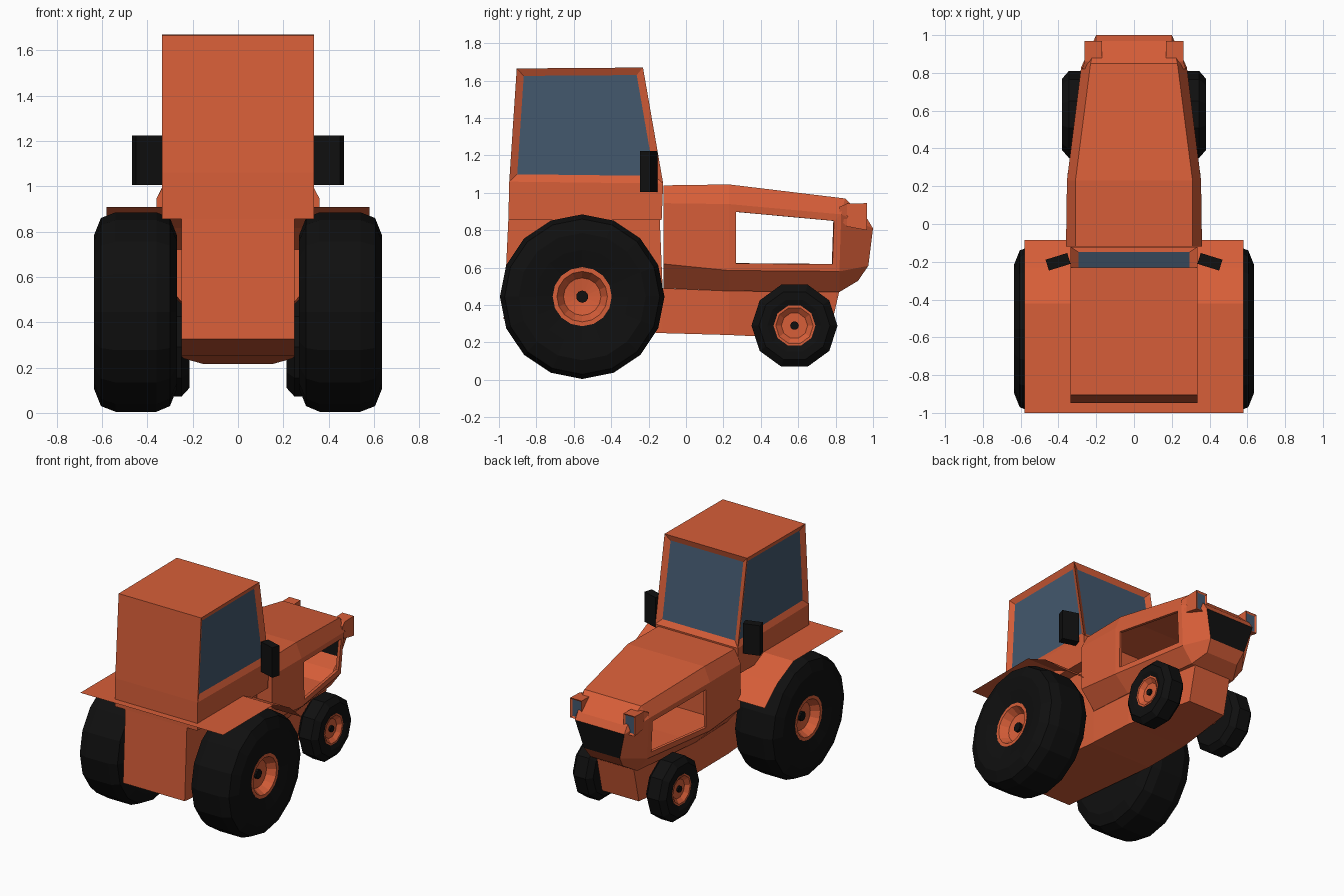
import bpy, bmesh, math
from mathutils import Matrix

if "Cube" in bpy.data.objects:
    bpy.data.objects.remove(bpy.data.objects["Cube"])


def material(name, rgb):
    m = bpy.data.materials.new(name)
    m.diffuse_color = (*rgb, 1)
    m.use_nodes = True
    m.node_tree.nodes["Principled BSDF"].inputs["Base Color"].default_value = m.diffuse_color
    return m


ORANGE = material("orange paint", (0.68, 0.112, 0.04))
BLACK = material("black rubber", (0.005, 0.005, 0.005))
GLASS = material("blue glass", (0.056, 0.098, 0.155))


def finish(name, bm, *mats):
    me = bpy.data.meshes.new(name)
    bm.to_mesh(me)
    bm.free()
    for m in mats:
        me.materials.append(m)
    ob = bpy.data.objects.new(name, me)
    bpy.context.collection.objects.link(ob)
    return ob


def mirrored(half):
    return half + [(-x, y, z) for x, y, z in reversed(half)]


def loft(rings, cap_start=True, cap_end=True):
    """Skin closed rings; returns bmesh, face grid [segment][edge], vertex rows."""
    bm = bmesh.new()
    rows = [[bm.verts.new(p) for p in r] for r in rings]
    n = len(rows[0])
    grid = [[bm.faces.new((a[j], a[(j + 1) % n], b[(j + 1) % n], b[j]))
             for j in range(n)] for a, b in zip(rows, rows[1:])]
    if cap_start:
        bm.faces.new(rows[0])
    if cap_end:
        bm.faces.new(rows[-1])
    bmesh.ops.recalc_face_normals(bm, faces=bm.faces)
    return bm, grid, rows


def inset(bm, faces, thickness, depth):
    bmesh.ops.inset_individual(bm, faces=faces, thickness=thickness,
                               depth=depth, use_even_offset=True)


# Cab: lofted upwards, with recessed glass on both sides and the windscreen
W = 0.335
cab_rings = [mirrored([(W, yb, zb), (W, yf, zf)]) for yb, zb, yf, zf in (
    (-0.95, 0.855, -0.13, 0.855),
    (-0.945, 1.06, -0.122, 1.05),
    (-0.905, 1.665, -0.23, 1.67))]
bm, grid, _ = loft(cab_rings)
panes = grid[1][:3]
inset(bm, panes, 0.04, -0.02)
for f in panes:
    f.material_index = 1
finish("cab", bm, ORANGE, GLASS)

# Hood: hollow shell with an open bay on each side and a black grille
hood_rings = [mirrored(h) for h in (
    [(0.31, -0.12, 1.04), (0.36, -0.12, 0.945), (0.36, -0.12, 0.62), (0.25, -0.12, 0.49)],
    [(0.31, 0.23, 1.045), (0.355, 0.23, 0.94), (0.355, 0.23, 0.585), (0.245, 0.23, 0.475)],
    [(0.23, 0.85, 0.97), (0.28, 0.83, 0.885), (0.26, 0.82, 0.58), (0.18, 0.82, 0.47)],
    [(0.20, 0.97, 0.86), (0.20, 1.0, 0.81), (0.145, 0.975, 0.61), (0.13, 0.92, 0.53)])]
bm, grid, rows = loft(hood_rings, cap_end=False)
front = rows[-1]
for i in range(3):
    f = bm.faces.new((front[i], front[i + 1], front[6 - i], front[7 - i]))
    f.material_index = 1 if i == 1 else 0
bmesh.ops.recalc_face_normals(bm, faces=bm.faces)
bays = [grid[1][1], grid[1][5]]
inset(bm, bays, 0.038, 0)
inset(bm, bays, 0.001, -0.02)
bmesh.ops.delete(bm, geom=bays, context='FACES')
finish("hood", bm, ORANGE, BLACK)

# Chassis: (half width, bottom y, bottom z, top y, top z)
chassis_rings = [mirrored([(w, yt, zt), (w, yb, zb)]) for w, yb, zb, yt, zt in (
    (0.25, -0.975, 0.325, -0.95, 0.855),
    (0.25, -0.14, 0.25, -0.14, 0.855),
    (0.25, -0.125, 0.25, -0.125, 0.49),
    (0.24, 0.23, 0.24, 0.23, 0.475),
    (0.15, 0.76, 0.215, 0.82, 0.475))]
bm, _, _ = loft(chassis_rings)
finish("chassis", bm, ORANGE)

# Fenders: one thin sheet, flat behind and bending down in front
bm = bmesh.new()
pairs = [[bm.verts.new((s * 0.58, y, z)) for s in (-1, 1)] for y, z in (
    (-1.0, 0.908), (-0.42, 0.908), (-0.23, 0.815), (-0.085, 0.69))]
for a, b in zip(pairs, pairs[1:]):
    bm.faces.new((a[0], a[1], b[1], b[0]))
finish("fenders", bm, ORANGE)


def lathe(name, side, profile, y, z, sides, mat, phase=0.0):
    """Spin (x, radius) points around the wheel axle."""
    rings = []
    for x, r in profile:
        angles = [phase + math.tau * k / sides for k in range(sides)]
        rings.append([(side * x, y + r * math.sin(a), z + r * math.cos(a)) for a in angles])
    bm, _, _ = loft(rings)
    finish(name, bm, mat)


# Wheels: tyre, dished rim and hub cap
REAR_TYRE = [(0.53, 0.15), (0.605, 0.155), (0.625, 0.25), (0.635, 0.34), (0.605, 0.415),
             (0.54, 0.44), (0.36, 0.44), (0.30, 0.415), (0.27, 0.34), (0.27, 0.15)]
REAR_RIM = [(0.40, 0.153), (0.607, 0.158), (0.607, 0.135), (0.55, 0.10), (0.54, 0.03)]
FRONT_TYRE = [(0.34, 0.105), (0.368, 0.11), (0.38, 0.145), (0.38, 0.19), (0.345, 0.23),
              (0.25, 0.23), (0.215, 0.19), (0.215, 0.10)]
FRONT_RIM = [(0.23, 0.107), (0.371, 0.112), (0.371, 0.10), (0.345, 0.07), (0.345, 0.02)]
for s, tag in ((1, "right"), (-1, "left")):
    lathe("rear_tyre_" + tag, s, REAR_TYRE, -0.555, 0.445, 16, BLACK)
    lathe("rear_rim_" + tag, s, REAR_RIM, -0.555, 0.445, 16, ORANGE)
    lathe("rear_hub_" + tag, s, [(0.52, 0.033), (0.56, 0.033)], -0.555, 0.445, 10, BLACK)
    p = math.pi / 10
    lathe("front_tyre_" + tag, s, FRONT_TYRE, 0.58, 0.29, 10, BLACK, p)
    lathe("front_rim_" + tag, s, FRONT_RIM, 0.58, 0.29, 10, ORANGE, p)
    lathe("front_hub_" + tag, s, [(0.32, 0.023), (0.36, 0.023)], 0.58, 0.29, 10, BLACK, p)
    lathe("front_axle_" + tag, s, [(0.10, 0.04), (0.25, 0.04)], 0.58, 0.29, 8, ORANGE)

    # Mirrors: black boxes turned slightly backwards
    bm = bmesh.new()
    bmesh.ops.create_cube(bm, size=1.0, matrix=Matrix.Translation((s * 0.402, -0.2, 1.115))
                          @ Matrix.Rotation(-s * 0.3, 4, 'Z')
                          @ Matrix.Diagonal((0.12, 0.06, 0.22, 1)))
    finish("mirror_" + tag, bm, BLACK)

    # Headlights: flared boxes with a glass front
    rings = [[(s * xa, y, zb), (s * xb, y, zb), (s * xb, y, zt), (s * xa, y, zt)]
             for xa, xb, y, zb, zt in ((0.19, 0.275, 0.82, 0.86, 0.925),
                                       (0.17, 0.262, 0.86, 0.82, 0.942),
                                       (0.17, 0.262, 0.968, 0.80, 0.945))]
    bm, _, _ = loft(rings)
    lens = [f for f in bm.faces if f.normal.y > 0.9 and f.calc_center_median().y > 0.95]
    inset(bm, lens, 0.012, -0.008)
    for f in lens:
        f.material_index = 1
    finish("headlight_" + tag, bm, ORANGE, GLASS)
